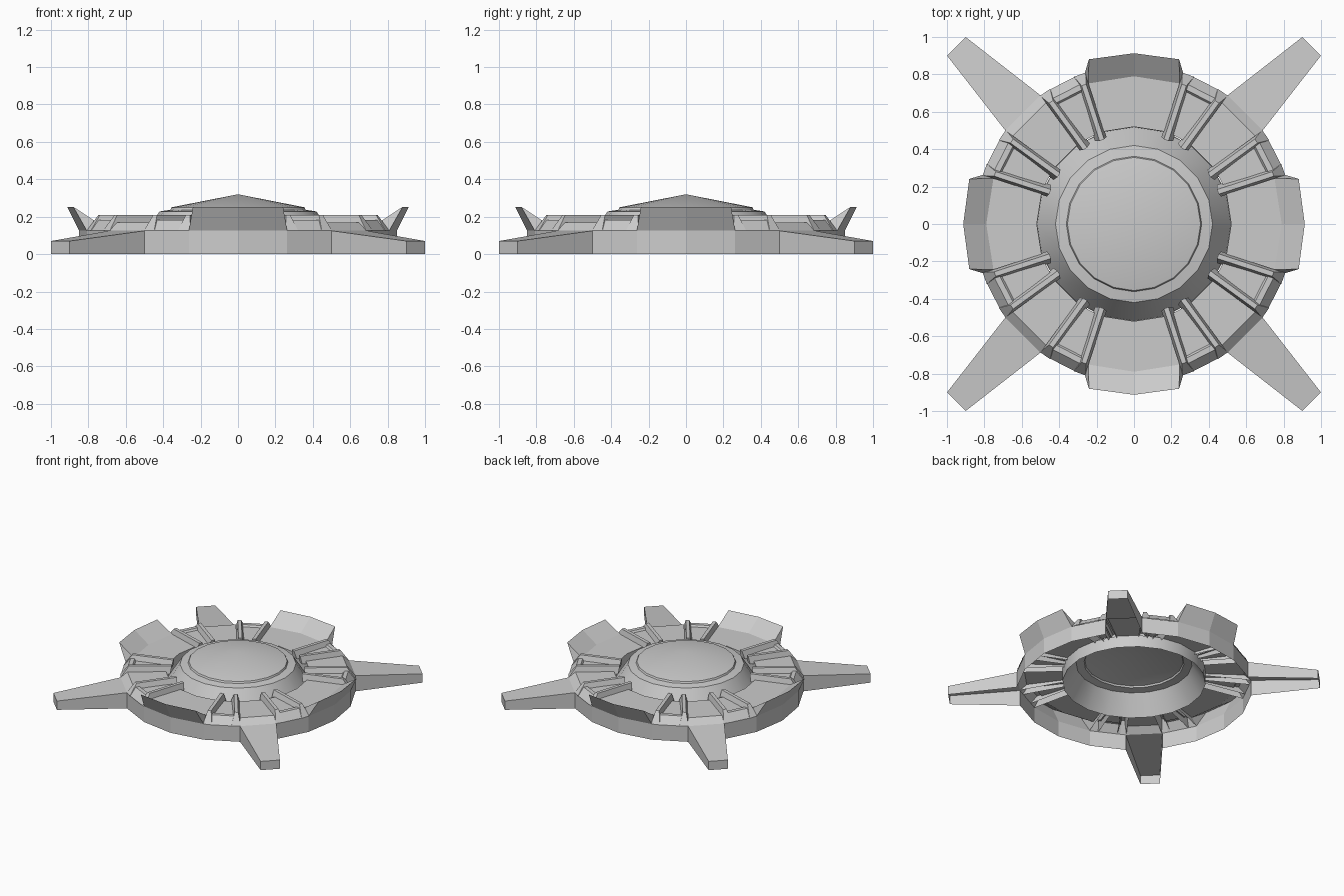
import bpy, bmesh
from math import cos, sin, radians, degrees

if "Cube" in bpy.data.objects:
    bpy.data.objects.remove(bpy.data.objects["Cube"])


def P(r, a, z):
    return (r * cos(radians(a)), r * sin(radians(a)), z)


def build(name, polys, smooth=False):
    """Make one object from a list of polygons (tuples of points)."""
    bm = bmesh.new()
    for poly in polys:
        bm.faces.new([bm.verts.new(p) for p in poly])
    bmesh.ops.remove_doubles(bm, verts=bm.verts, dist=0.0005)
    bmesh.ops.recalc_face_normals(bm, faces=bm.faces)
    me = bpy.data.meshes.new(name)
    bm.to_mesh(me)
    bm.free()
    ob = bpy.data.objects.new(name, me)
    bpy.context.collection.objects.link(ob)
    if smooth:
        bpy.context.view_layer.objects.active = ob
        ob.select_set(True)
        bpy.ops.object.shade_smooth_by_angle(angle=radians(30))
        ob.select_set(False)
    return ob


def strip(profile_a, profile_b):
    """Quads between two matching point lists."""
    return [(profile_a[i], profile_b[i], profile_b[i + 1], profile_a[i + 1])
            for i in range(len(profile_a) - 1)]


R, WALL, DECK, GROOVE = 0.85, 0.125, 0.168, 0.075
QUARTERS = (0, 90, 180, 270)

# Outer wall, left open where the hollow legs join
wall = []
for q in QUARTERS:
    for a in (-36, -18, 0, 18):
        wall += strip([P(R, q + a, 0), P(R, q + a, WALL)],
                      [P(R, q + a + 18, 0), P(R, q + a + 18, WALL)])
build("outer_wall", wall)

# Flat deck plates behind the flaps and above the legs
deck = []
for q in QUARTERS:
    for a, b in ((-18, 0), (0, 18)):
        deck += strip([P(0.79, q + a, DECK), P(0.52, q + a, DECK)],
                      [P(0.79, q + b, DECK), P(0.52, q + b, DECK)])
    line = [(R, WALL), (0.80, DECK), (0.52, DECK)]
    deck += strip([P(r, q + 36, z) for r, z in line],
                  [P(r, q + 54, z) for r, z in line])
build("deck_plates", deck)

# Upturned wedge flaps on the four sides
flaps = []
for q in QUARTERS:
    rows = [[P(R, q + 18 * s, WALL), P(0.913, q + 15.3 * s, 0.253),
             P(0.79, q + 18 * s, DECK)] for s in (-1, 0, 1)]
    flaps += strip(rows[0], rows[1]) + strip(rows[1], rows[2])
    flaps += [tuple(rows[0]), tuple(rows[2])]
build("edge_flaps", flaps)

# Panels with a raised outer lip, each between a pair of raised bars
panels, bars = [], []
# bar loops: outer radius, inner radius, near side, far side, outer z, inner z
BASE = (R, 0.49, -0.004, 0.062, WALL, 0.15)
TOP = (0.79, 0.48, 0.012, 0.038, 0.208, 0.208)


def bar_loop(ray, turn, loop):
    ro, ri, s0, s1, zo, zi = loop
    pts = [P(r, ray + turn * degrees(s / r), z) for r, s, z in
           ((ro, s0, zo), (ro, s1, zo), (ri, s1, zi), (ri, s0, zi))]
    return pts + pts[:1]


for q in QUARTERS:
    for start in (q + 18, q + 54):
        line = [(R, WALL), (0.80, 0.182), (0.77, 0.182), (0.76, DECK),
                (0.52, DECK)]
        panels += strip(
            [P(r, start + degrees(0.04 / r), z) for r, z in line],
            [P(r, start + 18 - degrees(0.04 / r), z) for r, z in line])
        for ray, turn in ((start, 1), (start + 18, -1)):
            top = bar_loop(ray, turn, TOP)
            bars += strip(bar_loop(ray, turn, BASE), top)
            bars.append(tuple(top[:4]))
build("rim_panels", panels)
build("raised_bars", bars)

# Four hollow diagonal legs, open underneath
legs = []
for q in QUARTERS:
    tip = 1.345
    section_in = [P(R, q + 36, 0), P(R, q + 36, WALL),
                  P(R, q + 54, WALL), P(R, q + 54, 0)]
    section_out = [P(tip, q + 42, 0), P(tip, q + 42, 0.07),
                   P(tip, q + 48, 0.07), P(tip, q + 48, 0)]
    legs += strip(section_in, section_out) + [tuple(section_out)]
build("legs", legs)

# Groove around the centre, then steep collar and shallow cone dome
profile = [(0.52, DECK), (0.518, GROOVE), (0.42, 0.228),
           (0.362, 0.237), (0.356, 0.25)]
dome = []
for i in range(20):
    a, b = i * 18, i * 18 + 18
    dome += strip([P(r, a, z) for r, z in profile],
                  [P(r, b, z) for r, z in profile])
    dome.append((P(0.356, a, 0.25), P(0.356, b, 0.25), (0, 0, 0.32)))
build("centre_dome", dome, smooth=True)
